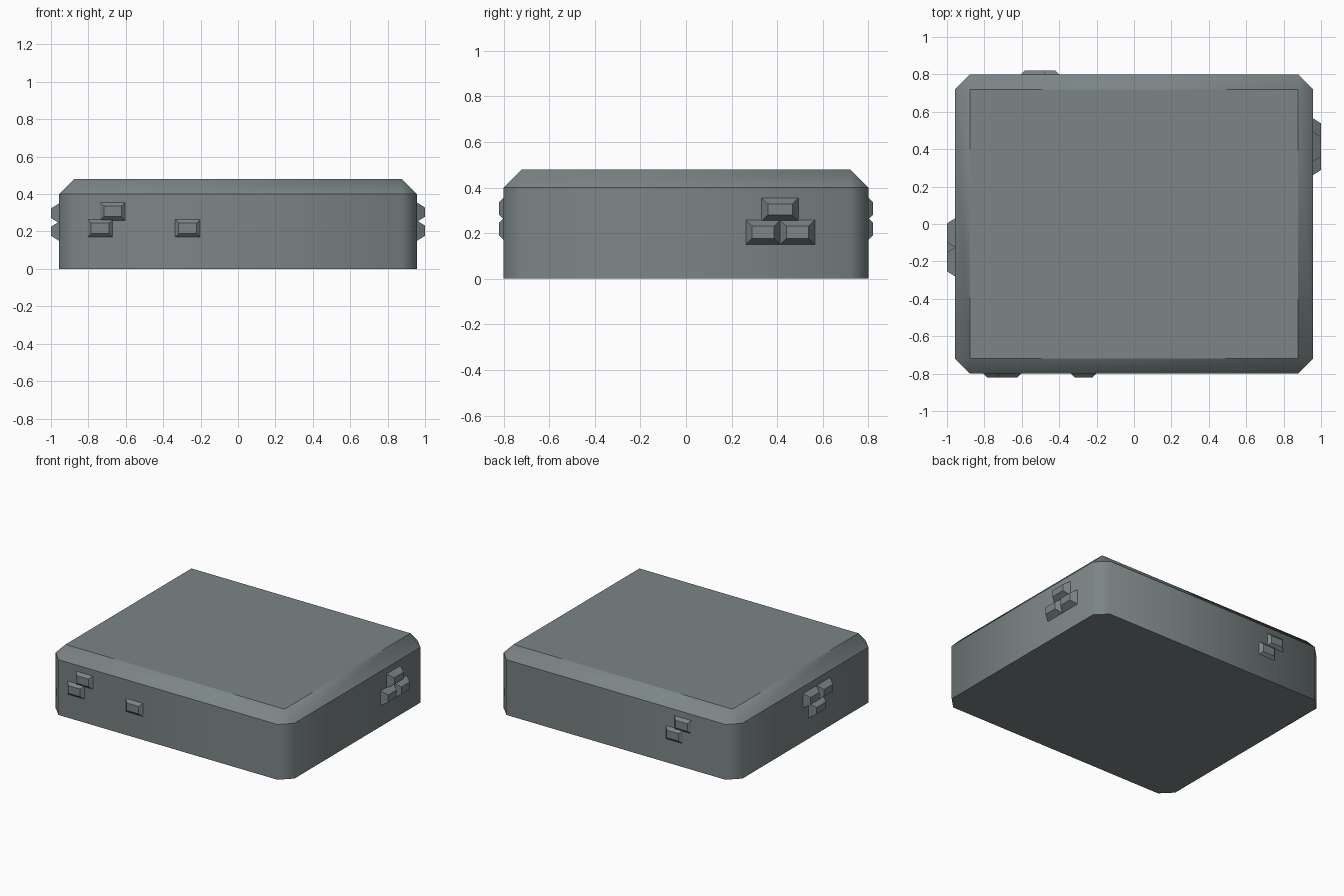
import bpy, bmesh
from mathutils import Vector

if "Cube" in bpy.data.objects:
    bpy.data.objects.remove(bpy.data.objects["Cube"])

stone = bpy.data.materials.new("grey stone")
stone.diffuse_color = (0.2, 0.235, 0.237, 1)
stone.use_nodes = True
stone.node_tree.nodes["Principled BSDF"].inputs["Base Color"].default_value = stone.diffuse_color


def finish(bm, name):
    bmesh.ops.recalc_face_normals(bm, faces=bm.faces)
    me = bpy.data.meshes.new(name)
    bm.to_mesh(me)
    bm.free()
    me.materials.append(stone)
    ob = bpy.data.objects.new(name, me)
    bpy.context.collection.objects.link(ob)
    return ob


# Block: chamfered-corner walls, sloped rim, flat rectangular top
X, Y, C, Z1, Z2 = 0.957, 0.8, 0.08, 0.4, 0.48
bm = bmesh.new()
ring = []
for sx, sy in ((1, 1), (-1, 1), (-1, -1), (1, -1)):
    pair = [(sx * X, sy * (Y - C)), (sx * (X - C), sy * Y)]
    ring += pair if sx * sy > 0 else pair[::-1]
low = [bm.verts.new((x, y, 0)) for x, y in ring]
mid = [bm.verts.new((x, y, Z1)) for x, y in ring]
top = [bm.verts.new((sx * (X - C), sy * (Y - C), Z2))
       for sx, sy in ((1, 1), (-1, 1), (-1, -1), (1, -1))]
bm.faces.new(low)
bm.faces.new(top)
for i in range(8):
    j = (i + 1) % 8
    bm.faces.new((low[i], low[j], mid[j], mid[i]))
for k in range(4):
    a, b, c = mid[2 * k], mid[2 * k + 1], mid[(2 * k + 2) % 8]
    bm.faces.new((a, b, top[k]))
    bm.faces.new((b, c, top[(k + 1) % 4], top[k]))
# Soft vertical corners, crisp horizontal edges
for f in bm.faces:
    f.smooth = abs(f.normal.z) < 0.99 and len(f.verts) < 8
for e in bm.edges:
    if abs(e.verts[0].co.z - e.verts[1].co.z) < 1e-5:
        e.smooth = False
finish(bm, "stone_block")


# Raised bricks: tapered plates standing off a wall
def brick(name, side, u0, u1, z0, z1):
    along, out, wall, depth, inset = {
        "front": ((1, 0, 0), (0, -1, 0), Y, 0.02, 0.02),
        "back": ((1, 0, 0), (0, 1, 0), Y, 0.02, 0.02),
        "right": ((0, 1, 0), (1, 0, 0), X, 0.043, 0.027),
        "left": ((0, 1, 0), (-1, 0, 0), X, 0.043, 0.027)}[side]
    along, out = Vector(along), Vector(out)
    bm = bmesh.new()
    loops = []
    for d, s in ((-0.005, 0), (0, 0), (depth, inset)):
        loops.append([bm.verts.new(along * u + out * (wall + d) + Vector((0, 0, z)))
                      for u, z in ((u0 + s, z0 + s), (u1 - s, z0 + s),
                                   (u1 - s, z1 - s), (u0 + s, z1 - s))])
    bm.faces.new(loops[0])
    bm.faces.new(loops[-1])
    for p, q in zip(loops, loops[1:]):
        for i in range(4):
            j = (i + 1) % 4
            bm.faces.new((p[i], p[j], q[j], q[i]))
    finish(bm, name)


for n, spec in enumerate([
    ("front", -0.805, -0.67, 0.17, 0.265),
    ("front", -0.737, -0.603, 0.26, 0.355),
    ("front", -0.337, -0.202, 0.17, 0.265),
    ("back", -0.535, -0.4, 0.17, 0.265),
    ("back", -0.605, -0.47, 0.26, 0.355),
    ("right", 0.262, 0.413, 0.15, 0.258),
    ("right", 0.413, 0.565, 0.15, 0.258),
    ("right", 0.332, 0.493, 0.252, 0.355),
    ("left", -0.28, -0.125, 0.245, 0.35),
    ("left", -0.125, 0.03, 0.245, 0.35),
    ("left", -0.2, -0.035, 0.15, 0.252),
]):
    brick(f"{spec[0]}_brick_{n + 1}", *spec)
